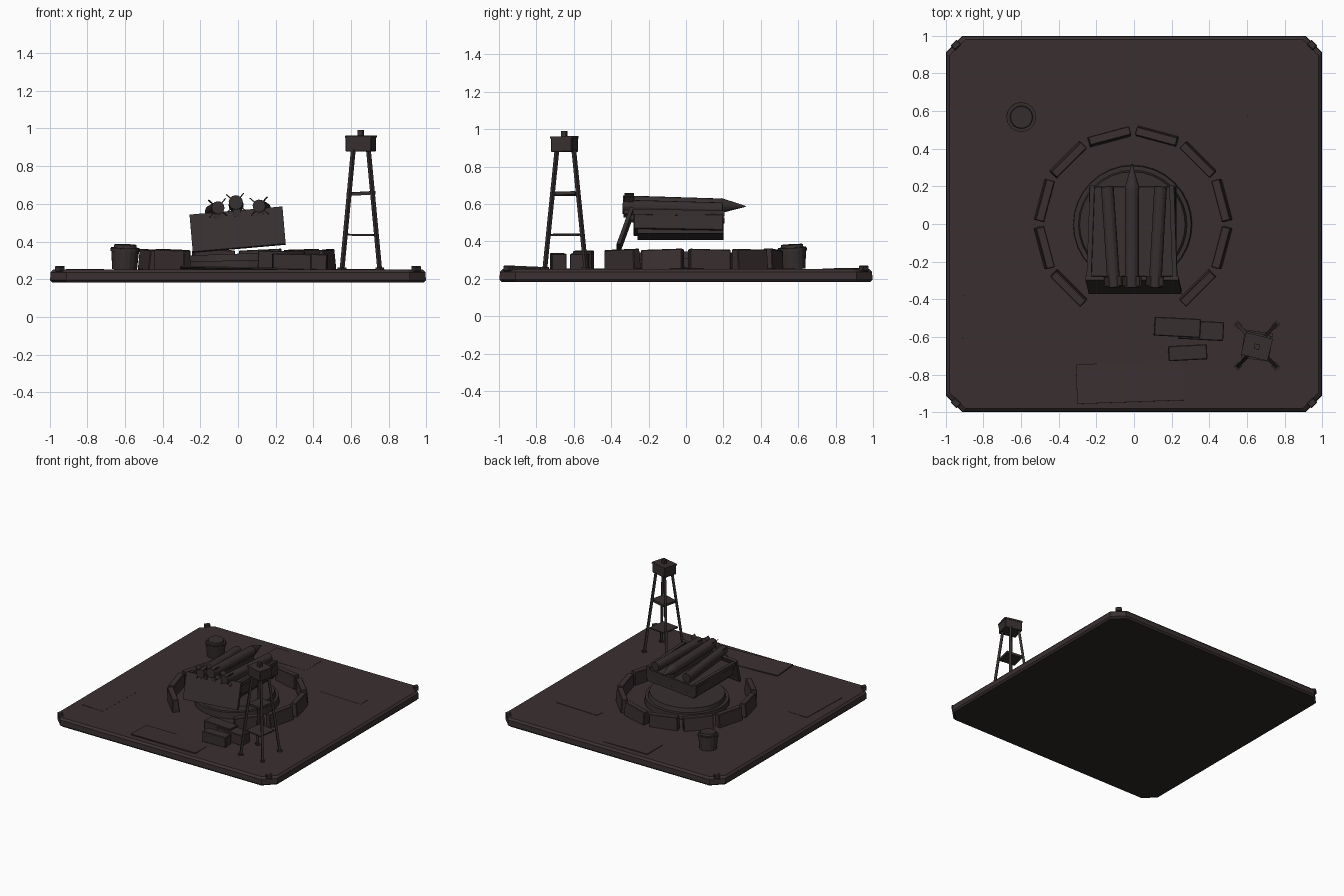
import bpy, bmesh, math, random
from mathutils import Vector, Matrix, Euler

if "Cube" in bpy.data.objects:
    bpy.data.objects.remove(bpy.data.objects["Cube"])

random.seed(4)


def material(name, rgb):
    m = bpy.data.materials.new(name)
    m.diffuse_color = (*rgb, 1)
    m.use_nodes = True
    m.node_tree.nodes["Principled BSDF"].inputs["Base Color"].default_value = m.diffuse_color
    return m


EARTH = material("dark earth brown", (0.042, 0.029, 0.030))
STEEL = material("dark steel brown", (0.038, 0.028, 0.028))
UNDER = material("charcoal underside", (0.024, 0.022, 0.019))


def finish(name, bm, mats, matrix=None):
    if matrix is not None:
        bm.transform(matrix)
    bmesh.ops.recalc_face_normals(bm, faces=bm.faces)
    me = bpy.data.meshes.new(name)
    bm.to_mesh(me)
    bm.free()
    for m in mats:
        me.materials.append(m)
    ob = bpy.data.objects.new(name, me)
    bpy.context.collection.objects.link(ob)
    return ob


def placed(loc, rot=(0, 0, 0)):
    return Matrix.Translation(loc) @ Euler([math.radians(a) for a in rot]).to_matrix().to_4x4()


def box(name, size, matrix, mat=STEEL, bevel=0.0):
    bm = bmesh.new()
    bmesh.ops.create_cube(bm, size=1)
    bmesh.ops.scale(bm, vec=size, verts=bm.verts)
    if bevel:
        bmesh.ops.bevel(bm, geom=bm.edges[:], offset=bevel, segments=1, affect='EDGES')
    return finish(name, bm, [mat], matrix)


def cone(name, r1, r2, depth, matrix, mat=STEEL, sides=16):
    bm = bmesh.new()
    bmesh.ops.create_cone(bm, cap_ends=True, segments=sides, radius1=r1, radius2=r2, depth=depth)
    return finish(name, bm, [mat], matrix)


def strut(name, a, b, width):
    a, b = Vector(a), Vector(b)
    rot = (b - a).to_track_quat('Z', 'Y').to_matrix().to_4x4()
    return box(name, (width, width, (b - a).length), Matrix.Translation((a + b) / 2) @ rot)


# Base slab: chamfered square rings stacked into a softened edge
bm = bmesh.new()
rings = []
for z, h in ((0.182, 0.985), (0.195, 0.997), (0.236, 0.995), (0.252, 0.98)):
    c = h - 0.085
    pts = [(c, -h), (h, -c), (h, c), (c, h), (-c, h), (-h, c), (-h, -c), (-c, -h)]
    rings.append([bm.verts.new((x, y, z)) for x, y in pts])
for lo, hi in zip(rings, rings[1:]):
    for i in range(8):
        j = (i + 1) % 8
        bm.faces.new((lo[i], lo[j], hi[j], hi[i]))
bm.faces.new(rings[-1])
bm.faces.new(rings[0][::-1]).material_index = 1
finish("base_slab", bm, [EARTH, UNDER])

# Corner brackets
for sx in (-1, 1):
    for sy in (-1, 1):
        box("corner_bracket", (0.035, 0.045, 0.03),
            placed((sx * 0.945, sy * 0.95, 0.255), (0, 0, 45 * sx * sy)), STEEL, 0.004)

# Thin ground panels, slightly tilted into the earth
for x, y, w, d, z, tilt in ((-0.02, -0.84, 0.57, 0.21, 0.257, (-2.5, 1.2, 2)),
                            (-0.1, 0.83, 0.4, 0.2, 0.251, (0.5, 0.5, 0)),
                            (0.585, 0.53, 0.38, 0.09, 0.25, (0.8, 0, -2)),
                            (-0.81, -0.5, 0.19, 0.43, 0.25, (0, 0.7, -2))):
    box("ground_panel", (w, d, 0.008), placed((x, y, z), tilt), EARTH)

# Ring of barrier blocks, open at the front
for k in range(12):
    a = 15 + 30 * k
    if a in (255, 285):
        continue
    r = math.radians(a)
    bm = bmesh.new()
    bmesh.ops.create_cube(bm, size=1)
    for v in bm.verts:
        top = v.co.z > 0
        v.co = Vector((v.co.x * (0.046 if top else 0.056), v.co.y * 0.225, v.co.z * 0.11))
    bmesh.ops.bevel(bm, geom=bm.edges[:], offset=0.004, segments=1, affect='EDGES')
    tilt = (random.uniform(-3, 3), random.uniform(-4, 4), a)
    finish("barrier_block", bm, [EARTH],
           placed((0.485 * math.cos(r) - 0.005, 0.482 * math.sin(r), 0.302), tilt))

# Two-step turntable
cone("turntable_lower", 0.316, 0.312, 0.05, placed((-0.008, -0.003, 0.275), (0, -1.5, 0)), STEEL, 32)
cone("turntable_upper", 0.29, 0.28, 0.04, placed((-0.008, -0.003, 0.315), (0, -2, 0)), STEEL, 32)

# Launcher, leaning sideways as one assembly
lean = placed((0, 0, 0.475), (0, -5, 0))


def on_launcher(loc, rot=(0, 0, 0)):
    return lean @ placed(loc, rot)


box("launcher_body", (0.46, 0.48, 0.085), on_launcher((-0.005, -0.04, 0.012), (-1, 0, 0)), STEEL, 0.004)
box("launcher_sled", (0.42, 0.46, 0.03), on_launcher((-0.005, -0.03, -0.035)))
box("launcher_rear_plate", (0.495, 0.02, 0.21), on_launcher((-0.003, -0.325, -0.012), (-20, 0, 0)))
for sx in (-1, 1):
    box("launcher_side_rail", (0.025, 0.49, 0.03),
        on_launcher((sx * 0.22 - 0.005, -0.04, 0.06), (-1, 0, sx * 2)))

# Missiles on rails, with tail fins; only the middle one keeps its nose
for x, z, yaw, r in ((-0.115, 0.105, 4, 0.034), (0, 0.125, 0, 0.038), (0.135, 0.095, -3, 0.034)):
    frame = on_launcher((x, -0.07, z), (-1.8, 0, yaw))
    box("missile_rail", (0.04, 0.5, 0.06), frame @ placed((0, 0.01, -0.045)))
    cone("missile_body", r, r, 0.535, frame @ placed((0, 0, 0), (-90, 0, 0)), STEEL, 14)
    for a in (45, -45):
        box("missile_fins", (0.13, 0.05, 0.005), frame @ placed((0, -0.235, 0), (0, a, 0)))
    if x == 0:
        cone("missile_nose", 0.04, 0.002, 0.13, frame @ placed((0, 0.325, 0), (-90, 0, 0)), STEEL, 14)

# Barrel with lid
drum = placed((-0.6, 0.57, 0.31), (3, 2, 0))
cone("barrel_body", 0.066, 0.075, 0.115, drum, STEEL, 16)
cone("barrel_band", 0.079, 0.079, 0.014, drum @ placed((0, 0, 0.045)), STEEL, 16)
cone("barrel_lid", 0.062, 0.058, 0.02, drum @ placed((0, 0, 0.064)), STEEL, 16)

# Supply crates
for x, y, w, d, h, a in ((0.23, -0.548, 0.245, 0.1, 0.1, -3),
                         (0.355, -0.565, 0.24, 0.1, 0.085, -3),
                         (0.285, -0.683, 0.205, 0.08, 0.085, 3)):
    box("supply_crate", (w, d, h), placed((x, y, 0.25 + h / 2), (0, 1, a)), STEEL, 0.004)

# Watchtower: splayed legs, two braces plates, cabin and roof box
tx, ty = 0.652, -0.645
for sx in (-1, 1):
    for sy in (-1, 1):
        strut("tower_leg", (tx + sx * 0.1, ty + sy * 0.11, 0.25),
              (tx + sx * 0.04, ty + sy * 0.045, 0.89), 0.018)
        box("tower_foot", (0.035, 0.03, 0.012), placed((tx + sx * 0.1, ty + sy * 0.11, 0.256), (0, 0, 45 * sx * sy)))
box("tower_upper_platform", (0.13, 0.13, 0.018), placed((tx, ty, 0.655), (1, -3, -12)))
box("tower_lower_platform", (0.15, 0.15, 0.01), placed((tx, ty, 0.435), (0, 1, -8)))
cabin = placed((tx, ty - 0.005, 0.918), (1, 0, -14))
box("tower_cabin", (0.14, 0.115, 0.08), cabin, STEEL, 0.004)
box("tower_roof", (0.146, 0.12, 0.012), cabin @ placed((0, 0, 0.038)))
box("tower_roof_box", (0.028, 0.028, 0.03), cabin @ placed((0, 0, 0.058)))
